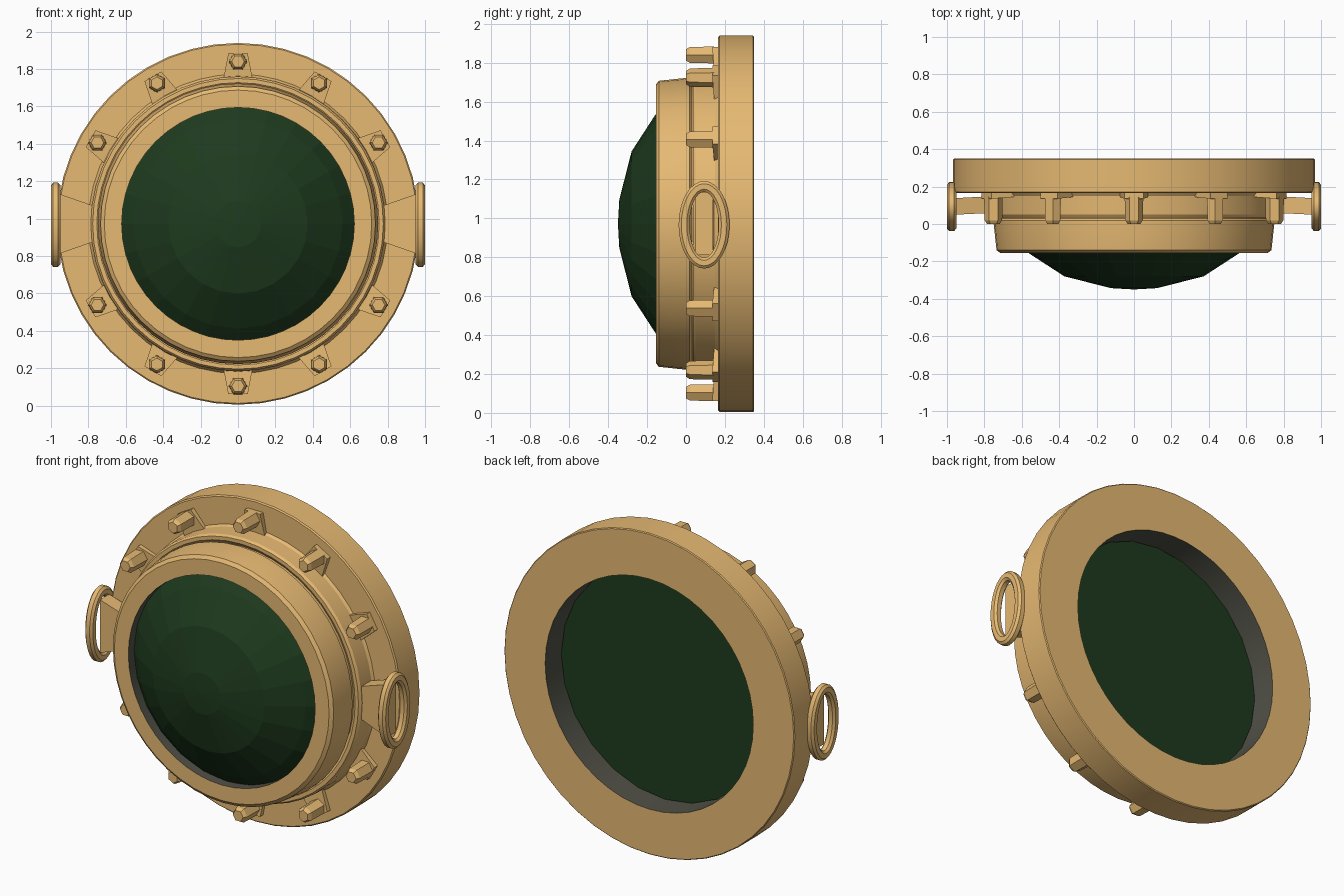
import bpy, bmesh
from math import sin, cos, pi, radians
from mathutils import Vector, Matrix

if "Cube" in bpy.data.objects:
    bpy.data.objects.remove(bpy.data.objects["Cube"])

CZ = 0.972  # height of the window centre


def material(name, rgb):
    m = bpy.data.materials.new(name)
    m.diffuse_color = (*rgb, 1)
    m.use_nodes = True
    m.node_tree.nodes["Principled BSDF"].inputs["Base Color"].default_value = m.diffuse_color
    return m


BRASS = material("brass", (0.79, 0.485, 0.17))
GLASS = material("dark green glass", (0.0125, 0.042, 0.0125))
LINER = material("grey liner", (0.082, 0.082, 0.064))


def finish(bm, name, mats, smooth=None):
    bmesh.ops.remove_doubles(bm, verts=bm.verts, dist=1e-5)
    bmesh.ops.recalc_face_normals(bm, faces=bm.faces)
    me = bpy.data.meshes.new(name)
    bm.to_mesh(me)
    bm.free()
    ob = bpy.data.objects.new(name, me)
    bpy.context.collection.objects.link(ob)
    for m in mats:
        me.materials.append(m)
    if smooth:
        bpy.ops.object.select_all(action='DESELECT')
        ob.select_set(True)
        bpy.context.view_layer.objects.active = ob
        bpy.ops.object.shade_smooth_by_angle(angle=radians(smooth))
    return ob


def grid(bm, rows, close_rows=True, close_cols=True):
    """Skin a list of point rows with quads."""
    vs = [[bm.verts.new(p) for p in r] for r in rows]
    n, k = len(vs), len(vs[0])
    for i in range(n if close_rows else n - 1):
        for j in range(k if close_cols else k - 1):
            a, b = (i + 1) % n, (j + 1) % k
            bm.faces.new((vs[i][j], vs[i][b], vs[a][b], vs[a][j]))


def lathe(name, profile, segs, mats, closed=True, smooth=None, liner_r=None):
    """Spin (radius, y) points about the window axis."""
    bm = bmesh.new()
    rows = [[(r * cos(2 * pi * i / segs), y, CZ + r * sin(2 * pi * i / segs))
             for r, y in profile] for i in range(segs)]
    grid(bm, rows, True, closed)
    if liner_r:  # inner wall gets the liner colour
        for f in bm.faces:
            if all(Vector((v.co.x, v.co.z - CZ)).length < liner_r for v in f.verts):
                f.material_index = 1
    return finish(bm, name, mats, smooth)


# Brass body: wall flange, base ring, groove and glass frame round a grey inner wall
lathe("porthole_frame",
      [(.693, .35), (.962, .35), (.967, .345), (.967, .172), (.96, .165),
       (.80, .165), (.79, .15), (.787, .05), (.777, .036), (.755, .036), (.735, .05),
       (.735, .03), (.75, .018), (.75, 0), (.735, -.14), (.715, -.155),
       (.622, -.155), (.622, -.08), (.693, .0)],
      48, [BRASS, LINER], smooth=20, liner_r=.70)

# Domed glass with flat back
dome = [(.65 * sin(radians(a)), .04 - .39 * cos(radians(a))) for a in (0, 11, 35, 59.5)]
lathe("domed_glass", dome + [(.627, -.095), (.691, 0), (.691, .2), (0, .2)],
      24, [GLASS], closed=False)


def prism(bm, radius0, radius1, y0, y1, sides, m):
    """Capped cone along y."""
    rows = [[m @ Vector((r * cos(2 * pi * i / sides), y, r * sin(2 * pi * i / sides)))
             for i in range(sides)] for r, y in ((radius0, y0), (radius1, y1))]
    grid(bm, rows, False, True)
    for row in rows:
        bm.faces.new([bm.verts.new(p) for p in row])


def block(bm, bottom, top):
    """Six-sided block from two four-point ends."""
    grid(bm, [bottom, top], False, True)
    for row in (bottom, top):
        bm.faces.new([bm.verts.new(p) for p in row])


# Bolts with tapered lugs, skipping the handle positions
for k in range(12):
    if k in (3, 9):
        continue
    m = Matrix.Translation((0, 0, CZ)) @ Matrix.Rotation(k * pi / 6, 4, 'Y')
    c = m @ Matrix.Translation((0, 0, .868))
    bm = bmesh.new()
    prism(bm, .047, .05, .02, .145, 6, c)
    prism(bm, .034, .047, 0, .02, 6, c)
    finish(bm, "bolt_%d" % k, [BRASS])

    bm = bmesh.new()
    ends = [[m @ Vector(p) for p in ((-w, y, z), (w, y, z), (w, .17, z), (-w, .17, z))]
            for w, y, z in ((.078, .145, .775), (.052, .135, .91))]
    block(bm, *ends)
    finish(bm, "bolt_lug_%d" % k, [BRASS])

# Handles: flared bracket and oval ring on each side
for s, side in ((-1, "left"), (1, "right")):
    bm = bmesh.new()
    ends = [[(s * x, y0, CZ - h), (s * x, y0, CZ + h), (s * x, y1, CZ + h), (s * x, y1, CZ - h)]
            for x, h, y0, y1 in ((.74, .085, .06, .15), (.955, .16, .05, .138))]
    block(bm, *ends)
    finish(bm, side + "_handle_bracket", [BRASS])

    bm = bmesh.new()
    rows = []
    for i in range(32):
        t = 2 * pi * i / 32
        row = []
        for dx, dr in ((-.025, -.014), (-.025, .014), (-.013, .028), (.013, .028),
                       (.025, .014), (.025, -.014), (.013, -.028), (-.013, -.028)):
            row.append((s * (.975 + dx), .093 + (.103 + dr) * cos(t), CZ - .005 + (.197 + dr) * sin(t)))
        rows.append(row)
    grid(bm, rows)
    finish(bm, side + "_handle_ring", [BRASS], smooth=25)
